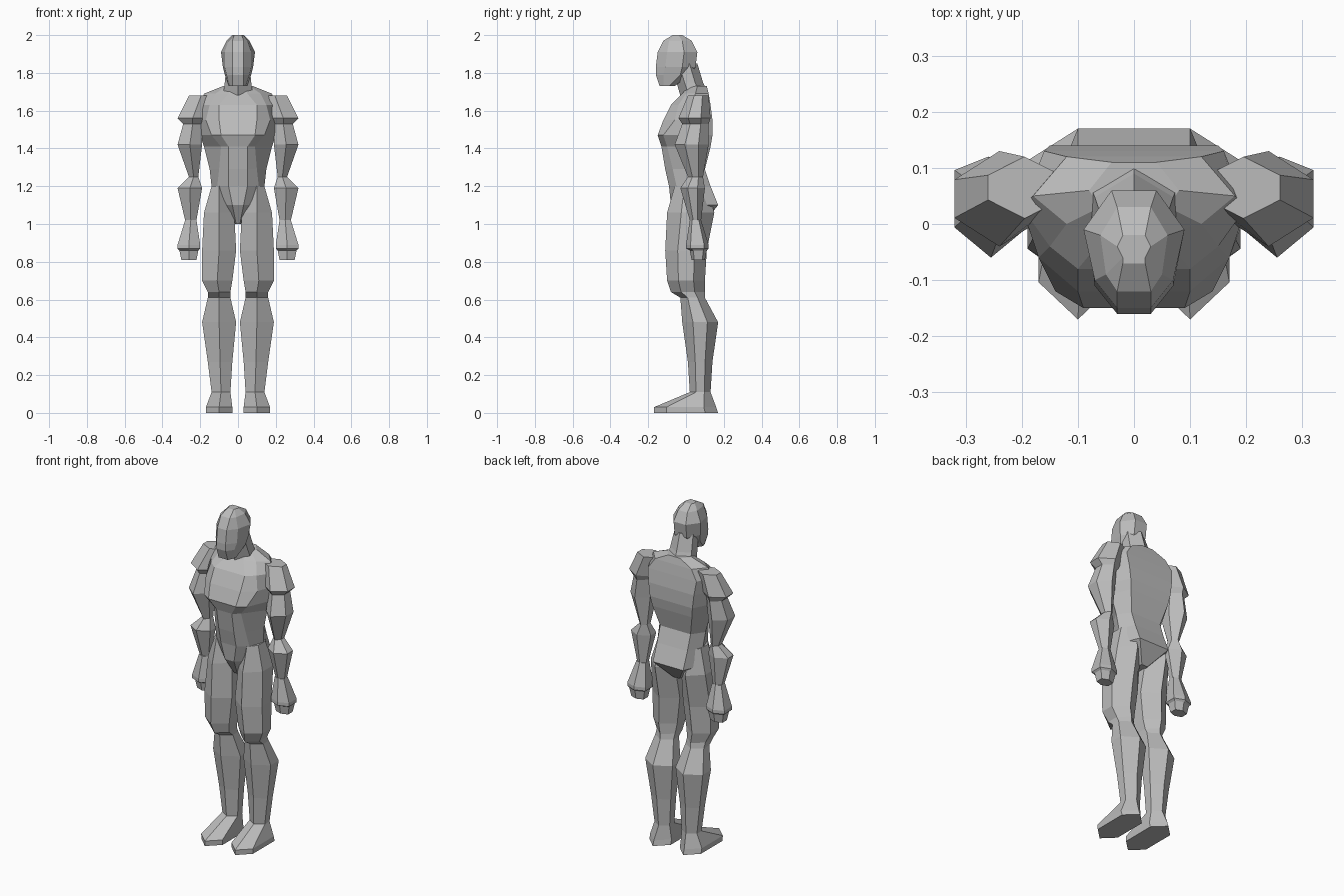
import bpy
import bmesh

default_cube = bpy.data.objects.get("Cube")
if default_cube:
    bpy.data.objects.remove(default_cube, do_unlink=True)

# One plain grey for the whole figure
grey = bpy.data.materials.new("plain grey")
grey.use_nodes = True
colour = (0.5, 0.5, 0.5, 1)
grey.diffuse_color = colour
for node in grey.node_tree.nodes:
    if node.type == 'BSDF_PRINCIPLED':
        node.inputs["Base Color"].default_value = colour


def eight_sided(z, front_x, front_y, corner_x, corner_y, side_x, side_y, back_x, back_y):
    """Symmetric eight-sided section, used for the torso and head."""
    half = [(front_x, front_y), (corner_x, corner_y), (side_x, side_y), (back_x, back_y)]
    other = [(-x, y) for x, y in reversed(half)]
    return [(x, y, z) for x, y in half + other]


def six_sided(z, inner, outer, front, back, flat=0.4):
    """Hexagonal section with a front and a back ridge, used for the limbs."""
    mid_x, mid_y = (inner + outer) / 2, (front + back) / 2
    side = (back - front) / 2 * flat
    return [(mid_x, front, z), (outer, mid_y - side, z), (outer, mid_y + side, z),
            (mid_x, back, z), (inner, mid_y + side, z), (inner, mid_y - side, z)]


def loft(name, sections, mirrored=False):
    """Skin a stack of sections, cap both ends and shade flat."""
    bm = bmesh.new()
    rings = [[bm.verts.new(point) for point in section] for section in sections]
    for lower, upper in zip(rings, rings[1:]):
        count = len(lower)
        for i in range(count):
            j = (i + 1) % count
            bm.faces.new((lower[i], lower[j], upper[j], upper[i]))
    bm.faces.new(rings[0])
    bm.faces.new(rings[-1])
    bmesh.ops.recalc_face_normals(bm, faces=bm.faces)
    mesh = bpy.data.meshes.new(name)
    bm.to_mesh(mesh)
    bm.free()
    mesh.materials.append(grey)
    part = bpy.data.objects.new(name, mesh)
    bpy.context.collection.objects.link(part)
    if mirrored:
        modifier = part.modifiers.new("Mirror", 'MIRROR')
        modifier.use_mirror_merge = False
    return part


# Torso: neck base, chest, waist, buttocks and crotch
torso = [
    (1.73, .03, .01, .06, .03, .08, .06, .04, .11),
    (1.69, .05, -.02, .12, 0, .18, .05, .12, .12),
    (1.63, .10, -.08, .15, -.04, .2, .03, .16, .13),
    (1.55, .10, -.12, .17, -.06, .2, .03, .15, .14),
    (1.47, .09, -.15, .14, -.12, .2, .02, .14, .14),
    (1.41, .05, -.13, .09, -.1, .18, .02, .13, .13),
    (1.29, .05, -.11, .1, -.07, .15, .03, .1, .1),
    (1.2, .05, -.09, .11, -.05, .14, .04, .1, .13),
    (1.1, .03, -.08, .06, -.05, .15, .05, .1, .17),
    (1, .01, -.02, .015, 0, .03, .05, .02, .09),
]
loft("torso", [eight_sided(*ring) for ring in torso])

# Head: chin, jaw, cheeks, temples and crown
head = [
    (1.73, .03, -.14, .04, -.12, .05, -.09, .03, -.06),
    (1.79, .03, -.16, .06, -.12, .07, -.03, .03, .02),
    (1.83, .03, -.16, .07, -.11, .08, -.02, .04, .05),
    (1.91, .03, -.15, .07, -.1, .09, -.01, .04, .06),
    (1.97, .03, -.12, .05, -.09, .06, -.02, .03, .03),
    (2, .02, -.07, .02, -.06, .03, -.04, .02, -.02),
]
loft("head", [eight_sided(*ring) for ring in head])

# Neck leaning forward into the skull
neck = [
    (1.68, -.08, .08, -.03, .12),
    (1.75, -.07, .07, -.05, .09),
    (1.85, -.06, .06, -.08, .06),
]
loft("neck", [six_sided(*ring) for ring in neck])

# Arms: shoulder, biceps, elbow, forearm and wrist
arm = [
    (1.68, .13, .26, .01, .12),
    (1.56, .16, .32, -.04, .13),
    (1.53, .19, .29, -.02, .12),
    (1.42, .19, .32, -.06, .12),
    (1.25, .21, .26, .01, .09),
    (1.19, .19, .32, -.03, .1),
    (1.02, .22, .28, .02, .08),
]
loft("arms", [six_sided(*ring) for ring in arm], mirrored=True)

# Hands: a flared palm stepping in to the curled fingers
hand = [
    (1.02, .22, .28, .02, .08),
    (.89, .2, .32, 0, .12),
    (.87, .2, .32, 0, .12),
    (.86, .21, .31, .02, .11),
    (.81, .22, .3, .03, .1),
]
loft("hands", [six_sided(*ring, flat=0.6) for ring in hand], mirrored=True)

# Legs: hip, thigh, kneecap, calf and ankle
leg = [
    (1.2, .06, .14, -.06, .11),
    (1.06, .02, .18, -.1, .15),
    (.86, .01, .19, -.11, .11),
    (.7, .03, .19, -.1, .1),
    (.64, .04, .16, -.08, .1),
    (.61, .04, .16, -.03, .1),
    (.48, .01, .19, -.02, .17),
    (.27, .03, .16, .01, .14),
    (.11, .04, .14, .02, .13),
]
loft("legs", [six_sided(*ring) for ring in leg], mirrored=True)

# Feet: a flat sole rising in a wedge to the ankle
foot = [
    (.11, .04, .14, .02, .13, .4),
    (.03, .03, .17, -.17, .16, .6),
    (0, .03, .17, -.17, .17, .6),
]
loft("feet", [six_sided(*ring) for ring in foot], mirrored=True)
